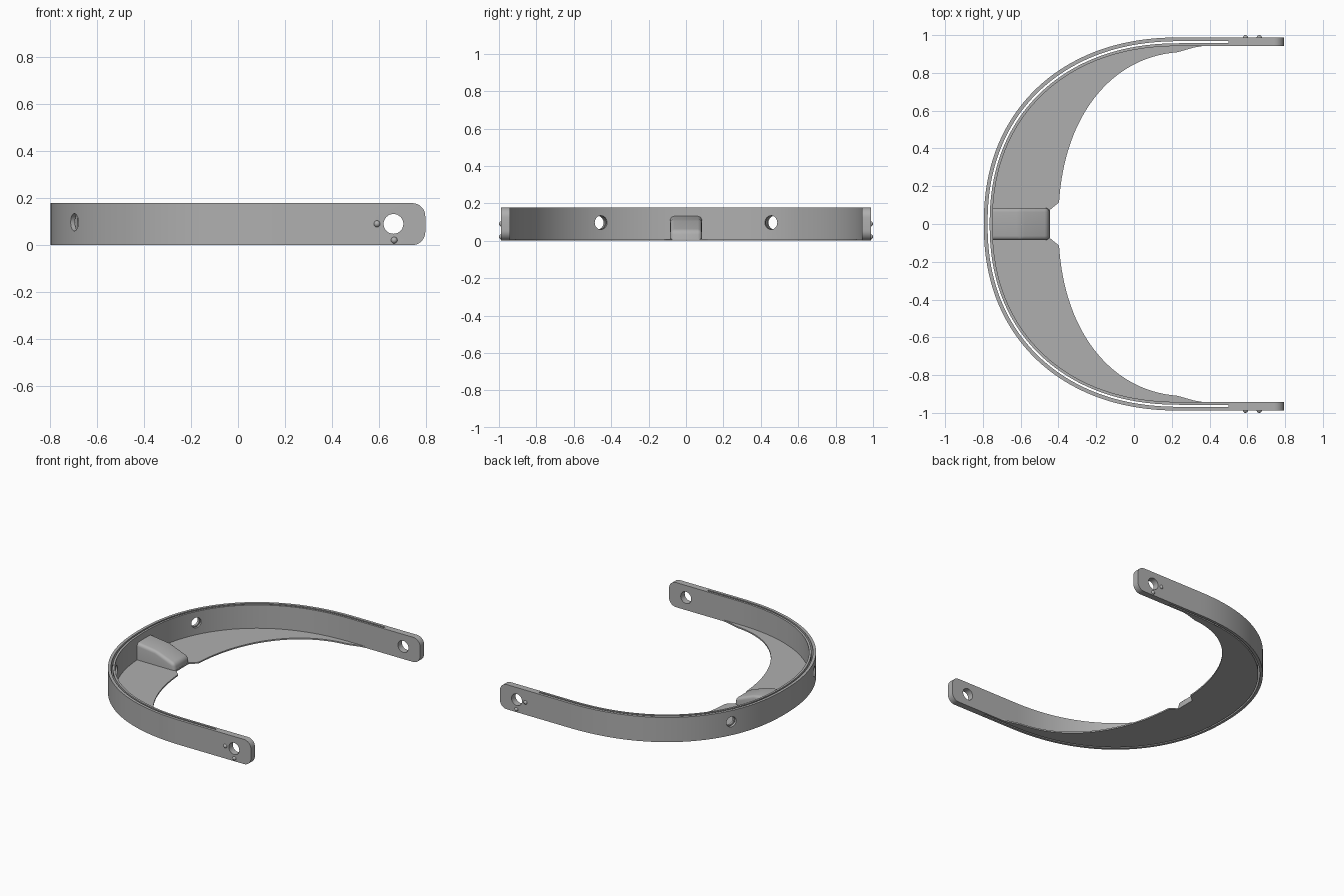
import bpy, bmesh, math
from mathutils import Vector, Matrix

if "Cube" in bpy.data.objects:
    bpy.data.objects.remove(bpy.data.objects["Cube"], do_unlink=True)

grey = bpy.data.materials.new("plain grey")
grey.use_nodes = True
COLOUR = (0.43, 0.43, 0.43, 1)
grey.diffuse_color = COLOUR
grey.node_tree.nodes["Principled BSDF"].inputs["Base Color"].default_value = COLOUR

HEIGHT, END_X, HALF_Y = 0.178, 0.795, 0.988


def finish(name, bm, smooth=True):
    bmesh.ops.recalc_face_normals(bm, faces=bm.faces)
    mesh = bpy.data.meshes.new(name)
    bm.to_mesh(mesh)
    bm.free()
    mesh.materials.append(grey)
    obj = bpy.data.objects.new(name, mesh)
    bpy.context.collection.objects.link(obj)
    if smooth:
        shade(obj)
    return obj


def activate(obj):
    bpy.ops.object.select_all(action='DESELECT')
    obj.select_set(True)
    bpy.context.view_layer.objects.active = obj


def shade(obj):
    activate(obj)
    bpy.ops.object.shade_smooth_by_angle(angle=math.radians(30))


def bow(cx, a, b, n=2.2, steps=120):
    """Half superellipse, from the front side round the closed end to the back side."""
    pts = []
    for i in range(steps + 1):
        t = -math.pi / 2 + math.pi * i / steps
        s, c = math.sin(t), max(math.cos(t), 0)
        pts.append(Vector((cx - a * c ** (2 / n),
                           math.copysign(b * abs(s) ** (2 / n), s))))
    return pts


def offset(path, d):
    """Move the path towards the inside of the bow."""
    out = []
    for i, p in enumerate(path):
        t = (path[min(i + 1, len(path) - 1)] - path[max(i - 1, 0)]).normalized()
        out.append(p + Vector((t.y, -t.x)) * d)
    return out


def sweep(path, d0, d1, z0, z1):
    """Rectangular bar following the path between two inward offsets."""
    bm = bmesh.new()
    rings = []
    for p, q in zip(offset(path, d0), offset(path, d1)):
        rings.append([bm.verts.new((v.x, v.y, z))
                      for v, z in ((p, z0), (q, z0), (q, z1), (p, z1))])
    for r, s in zip(rings, rings[1:]):
        for k in range(4):
            bm.faces.new((r[k], r[(k + 1) % 4], s[(k + 1) % 4], s[k]))
    bm.faces.new(rings[0])
    bm.faces.new(rings[-1])
    return bm


def extrude(points, vector):
    bm = bmesh.new()
    face = bm.faces.new([bm.verts.new(p) for p in points])
    new = bmesh.ops.extrude_face_region(bm, geom=[face])["geom"]
    bmesh.ops.translate(bm, vec=vector,
                        verts=[v for v in new if isinstance(v, bmesh.types.BMVert)])
    return bm


def with_arms(path, x):
    return [Vector((x, path[0].y))] + path + [Vector((x, path[-1].y))]


def cut(obj, cutter):
    cutter.hide_render = True
    mod = obj.modifiers.new("cut", 'BOOLEAN')
    mod.operation, mod.solver, mod.object = 'DIFFERENCE', 'EXACT', cutter
    activate(obj)
    bpy.ops.object.modifier_apply(modifier=mod.name)
    bpy.data.objects.remove(cutter, do_unlink=True)


def drill(obj, centre, direction, radius):
    bm = bmesh.new()
    turn = Vector(direction).to_track_quat('Z', 'Y').to_matrix().to_4x4()
    bmesh.ops.create_cone(bm, cap_ends=True, segments=32, radius1=radius, radius2=radius,
                          depth=0.2, matrix=Matrix.Translation(centre) @ turn)
    cut(obj, finish("hole_cutter", bm, False))


# Curved band with straight arms and rounded arm ends
outline = bow(0.25, 0.25 + END_X, HALF_Y)
bm = sweep(with_arms(outline, END_X), 0, 0.046, 0, HEIGHT)
ends = [e for e in bm.edges
        if all(v.co.x > END_X - 0.001 for v in e.verts)
        and abs(e.verts[0].co.z - e.verts[1].co.z) < 0.001]
bmesh.ops.bevel(bm, geom=ends, offset=0.055, segments=8, profile=0.5, affect='EDGES')
band = finish("curved_band", bm, False)

# Narrow slot splitting the band into two walls
cut(band, finish("slot_cutter", sweep(with_arms(outline, 0.5), 0.02, 0.031, -0.1, 0.3), False))

# Pivot holes in the arms and angled holes in the bow
for side in (-1, 1):
    drill(band, (0.66, side * 0.965, 0.09), (0, 1, 0), 0.042)
    drill(band, (-0.685, side * 0.47, 0.097), (-0.91, side * 0.42, 0), 0.037)
shade(band)

# Thin crescent floor inside the bow, with a notch at the middle
outer = [p for p in offset(outline, 0.04) if p.x < 0.24]
inner = [p for p in bow(0.3, 0.7, 0.912) if p.x < 0.24 and abs(p.y) > 0.11]
front = [p for p in inner if p.y < 0]
back = [p for p in inner if p.y > 0]
tip = [Vector((0.32, 0.935)), Vector((0.40, 0.948))]
flip = lambda pts: [Vector((p.x, -p.y)) for p in pts]
notch = [Vector((-0.402, 0.11)), Vector((-0.445, 0.075))]
edge = (flip(tip[::-1]) + front + flip(notch[:1]) + flip(notch[1:])
        + notch[::-1] + back + tip)
loop = outer + edge[::-1]
finish("crescent_floor", extrude([(p.x, p.y, 0) for p in loop], (0, 0, 0.01)), False)

# Sloping rib joining the floor to the band
profile = [(-0.755, 0.001), (-0.445, 0.001), (-0.452, 0.055), (-0.6, 0.112), (-0.755, 0.132)]
bm = extrude([(x, -0.085, z) for x, z in profile], (0, 0.17, 0))
soft = [e for e in bm.edges
        if max(v.co.z for v in e.verts) > 0.03 and max(v.co.x for v in e.verts) > -0.75]
bmesh.ops.bevel(bm, geom=soft, offset=0.022, segments=4, profile=0.5, affect='EDGES')
finish("sloping_rib", bm)

# Small round pips beside each pivot hole
for side, label in ((-1, "right"), (1, "left")):
    for x, z, place in ((0.59, 0.09, "side"), (0.663, 0.021, "lower")):
        bm = bmesh.new()
        bmesh.ops.create_uvsphere(bm, u_segments=16, v_segments=10, radius=0.014,
                                  matrix=Matrix.Translation((x, side * 0.986, z)))
        finish(f"{label}_{place}_pip", bm)
